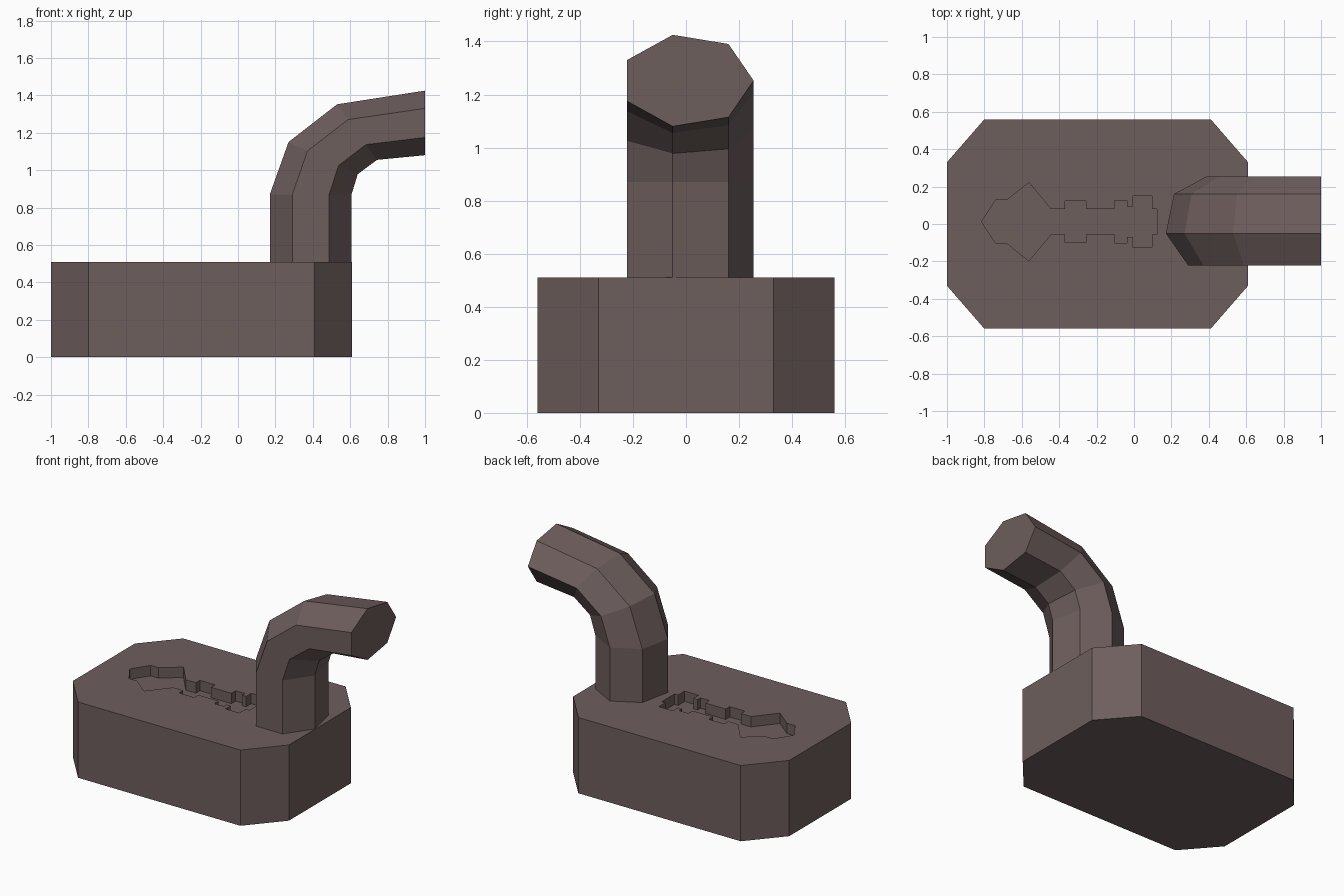
import bpy, bmesh
from mathutils import Vector

if "Cube" in bpy.data.objects:
    bpy.data.objects.remove(bpy.data.objects["Cube"])

metal = bpy.data.materials.new("dull_brown_metal")
metal.diffuse_color = (0.155, 0.112, 0.110, 1)
metal.use_nodes = True
metal.node_tree.nodes["Principled BSDF"].inputs["Base Color"].default_value = metal.diffuse_color


def make_object(name, bm):
    bmesh.ops.recalc_face_normals(bm, faces=bm.faces)
    mesh = bpy.data.meshes.new(name)
    bm.to_mesh(mesh)
    bm.free()
    mesh.materials.append(metal)
    obj = bpy.data.objects.new(name, mesh)
    bpy.context.collection.objects.link(obj)
    return obj


def mirrored_prism(name, half, y_mid, z0, z1):
    """Extrude a half outline (x, distance from mid line) mirrored across y_mid."""
    outline = [(x, y_mid + d) for x, d in half]
    outline += [(x, y_mid - d) for x, d in reversed(half) if d > 0]
    bm = bmesh.new()
    face = bm.faces.new([bm.verts.new((x, y, z0)) for x, y in outline])
    ext = bmesh.ops.extrude_face_region(bm, geom=[face])["geom"]
    top = [v for v in ext if isinstance(v, bmesh.types.BMVert)]
    bmesh.ops.translate(bm, verts=top, vec=(0, 0, z1 - z0))
    return make_object(name, bm)


# Lock body: block with clipped corners
body = mirrored_prism("lock_body", [(-1, .33), (-.8, .56), (.41, .56), (.61, .33)],
                      0, 0, .51)

# Key-shaped recess cut into the top
key_half = [(-.815, 0), (-.74, .115), (-.68, .115), (-.562, .21), (-.445, .068),
            (-.37, .068), (-.37, .111), (-.257, .111), (-.257, .068), (-.105, .068),
            (-.105, .113), (-.037, .113), (-.037, .082), (-.006, .082), (-.006, .137),
            (.097, .137), (.097, .068), (.124, .068)]
cutter = mirrored_prism("key_cutter", key_half, .0125, .44, .7)
cutter.hide_render = True
cut = body.modifiers.new("key_recess", 'BOOLEAN')
cut.operation, cut.solver, cut.object = 'DIFFERENCE', 'EXACT', cutter
bpy.context.view_layer.objects.active = body
bpy.ops.object.modifier_apply(modifier=cut.name)
bpy.data.objects.remove(cutter)

# Bent shackle: seven-sided section (y, fraction from outer to inner bend)
section = [(-.05, 0), (.16, .1), (.255, .5), (.16, .9), (-.05, 1), (-.222, .725), (-.222, .275)]
# Outer and inner (x, z) of each ring along the bend
rings = [((.17, .505), (.607, .505)), ((.17, .87), (.607, .87)), ((.27, 1.15), (.64, .978)),
         ((.53, 1.352), (.743, 1.055)), ((1, 1.425), (1, 1.08))]
bm = bmesh.new()
loops = []
for outer, inner in rings:
    loop = []
    for y, t in section:
        x, z = Vector(outer).lerp(Vector(inner), t)
        loop.append(bm.verts.new((x, y, z)))
    loops.append(loop)
n = len(section)
for a, b in zip(loops, loops[1:]):
    for i in range(n):
        j = (i + 1) % n
        bm.faces.new((a[i], a[j], b[j], b[i]))
bm.faces.new(loops[0])
bm.faces.new(loops[-1])
make_object("shackle", bm)
